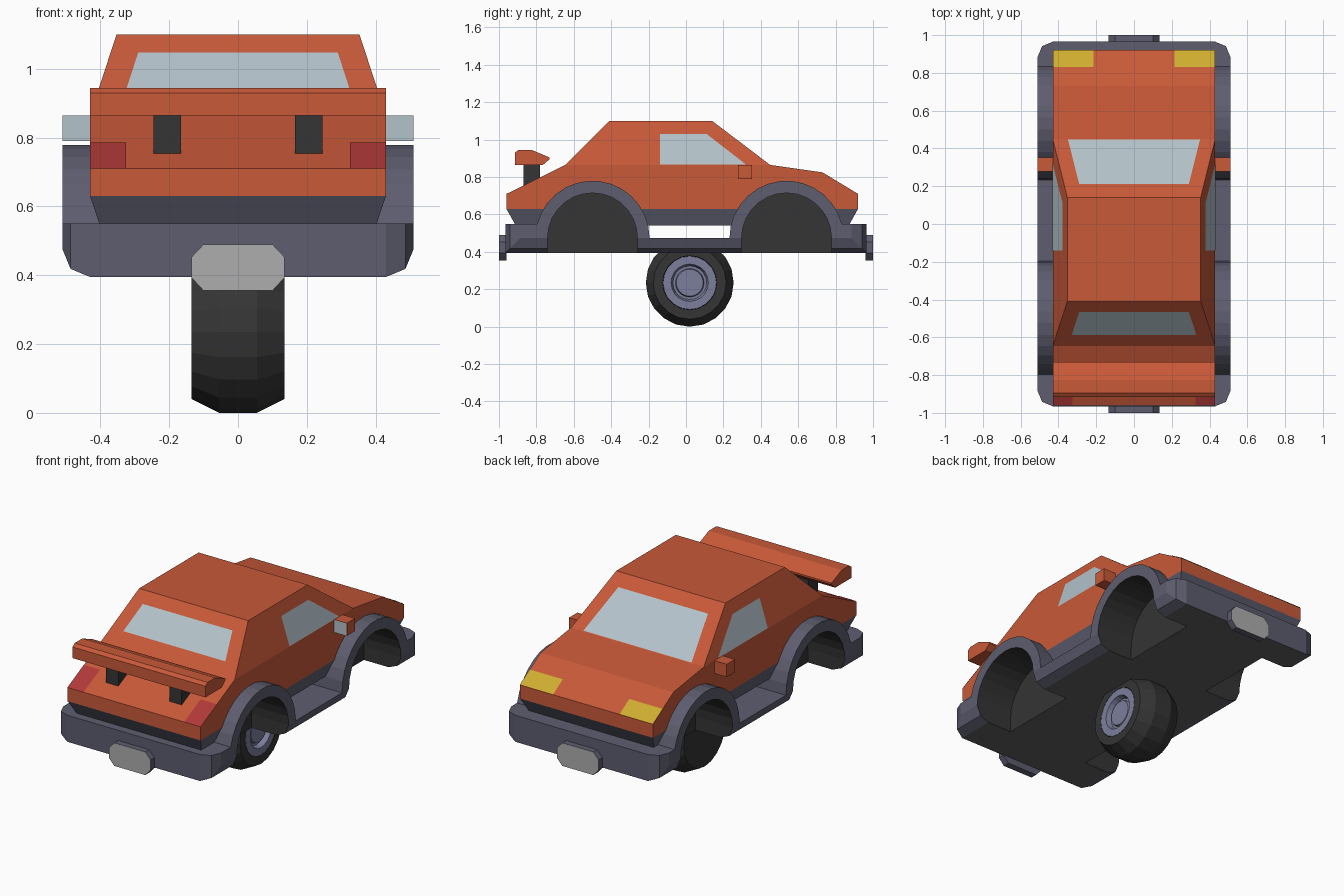
import bpy, bmesh, math
from mathutils import Vector

if "Cube" in bpy.data.objects:
    bpy.data.objects.remove(bpy.data.objects["Cube"])


def material(name, r, g, b):
    m = bpy.data.materials.new(name)
    m.diffuse_color = (r, g, b, 1)
    m.use_nodes = True
    m.node_tree.nodes["Principled BSDF"].inputs["Base Color"].default_value = m.diffuse_color
    return m


ORANGE = material("orange_paint", .58, .10, .04)
TRIM = material("trim_grey", .11, .11, .16)
BLACK = material("black", .035, .035, .035)
GLASS = material("glass", .45, .54, .59)
YELLOW = material("yellow_lamp", .62, .42, .03)
RED = material("red_lamp", .45, .04, .04)
RIM = material("rim_metal", .20, .21, .33)
PLATE = material("plate_grey", .42, .42, .42)
FLOOR = material("floor_grey", .12, .12, .12)


def finish(bm, name, *mats):
    bmesh.ops.recalc_face_normals(bm, faces=bm.faces)
    me = bpy.data.meshes.new(name)
    bm.to_mesh(me)
    bm.free()
    ob = bpy.data.objects.new(name, me)
    bpy.context.collection.objects.link(ob)
    for m in mats:
        me.materials.append(m)
    return ob


def prism_bm(profile, x0, x1):
    """Extrude a (y, z) outline from x0 to x1."""
    bm = bmesh.new()
    face = bm.faces.new([bm.verts.new((x0, y, z)) for y, z in profile])
    ext = bmesh.ops.extrude_face_region(bm, geom=[face])
    verts = [v for v in ext["geom"] if isinstance(v, bmesh.types.BMVert)]
    bmesh.ops.translate(bm, verts=verts, vec=(x1 - x0, 0, 0))
    return bm


def prism(name, profile, x0, x1, *mats):
    return finish(prism_bm(profile, x0, x1), name, *mats)


def box(name, x, y, z, mat):
    return prism(name, [(y[0], z[0]), (y[1], z[0]), (y[1], z[1]), (y[0], z[1])], x[0], x[1], mat)


def panel(name, pts, outward, mat):
    """Thin flat panel laid just above a surface."""
    pts = [Vector(p) for p in pts]
    n = (pts[1] - pts[0]).cross(pts[2] - pts[0]).normalized()
    if n.dot(Vector(outward)) < 0:
        n = -n
        pts.reverse()
    bm = bmesh.new()
    bm.faces.new([bm.verts.new(p + n * .002) for p in pts])
    me = bpy.data.meshes.new(name)
    bm.to_mesh(me)
    bm.free()
    me.materials.append(mat)
    bpy.context.collection.objects.link(bpy.data.objects.new(name, me))


def lathe(name, profile, centre, mat, steps=20):
    """Spin an (x, radius) outline about the x axis."""
    bm = bmesh.new()
    verts = [bm.verts.new((x, 0, r)) for x, r in profile]
    edges = [bm.edges.new(p) for p in zip(verts, verts[1:])]
    bmesh.ops.spin(bm, geom=verts + edges, cent=(0, 0, 0), axis=(1, 0, 0),
                   angle=math.tau, steps=steps)
    bmesh.ops.remove_doubles(bm, verts=bm.verts, dist=1e-4)
    bmesh.ops.translate(bm, verts=bm.verts, vec=centre)
    return finish(bm, name, mat)


def arc(cy, r, a0, a1, n=14):
    return [(cy + r * math.cos(math.radians(a0 + (a1 - a0) * i / n)),
             .475 + r * math.sin(math.radians(a0 + (a1 - a0) * i / n))) for i in range(n + 1)]


AXLES = (-.50, .5375)
SIDES = (("right", 1), ("left", -1))

# Lower skirt: bumpers, sills and wheel arches in one outline
a = math.degrees(math.asin(.075 / .305))
outline = [(-.965, .395), (-.965, .55)] + arc(AXLES[0], .305, 180 - a, 0)
outline += arc(AXLES[1], .305, 180, a) + [(.965, .55), (.965, .395)]
bm = prism_bm(outline, -.51, .51)
corners = [e for e in bm.edges if all(abs(v.co.y) > .96 for v in e.verts)
           and abs(e.verts[0].co.x - e.verts[1].co.x) < .01]
bmesh.ops.bevel(bm, geom=corners, offset=.08, segments=2, profile=.5, affect='EDGES')
bm.normal_update()
for f in bm.faces:
    if all(v.co.z < .4 for v in f.verts):
        f.material_index = 1
skirt = finish(bm, "skirt_and_arches", TRIM, FLOOR)

# Dark lower body, narrowing downward
bm = prism_bm([(-.96, .63), (.92, .63), (.87, .54), (-.91, .54)], -.43, .43)
for v in bm.verts:
    if v.co.z < .6:
        v.co.x *= .40 / .43
lower = finish(bm, "lower_body", TRIM)

# Painted body
upper = prism("upper_body", [(-.96, .63), (-.96, .71), (-.645, .865), (.45, .865),
                             (.73, .825), (.92, .71), (.92, .63)], -.43, .43, ORANGE)

# Cabin, narrowing to the roof
bm = prism_bm([(-.645, .865), (-.41, 1.10), (.14, 1.10), (.45, .865)], -.43, .43)
for v in bm.verts:
    if v.co.z > 1:
        v.co.x *= .353 / .43
finish(bm, "cabin", ORANGE)

# Wheel wells cut through the skirt and body
for side, s in SIDES:
    for cy in AXLES:
        well = [(cy + .24, .3)] + arc(cy, .24, 0, 180) + [(cy - .24, .3)]
        cutter = prism("well_cutter", well, s * .27, s * .60, BLACK)
        cutter.hide_render = True
        for ob in (skirt, lower, upper):
            mod = ob.modifiers.new("well", 'BOOLEAN')
            mod.operation = 'DIFFERENCE'
            mod.solver = 'EXACT'
            mod.material_mode = 'TRANSFER'
            mod.object = cutter
            bpy.context.view_layer.objects.active = ob
            bpy.ops.object.modifier_apply(modifier=mod.name)
        bpy.data.objects.remove(cutter)


# Windows
def cabin_x(z):
    return .43 - (z - .865) * .077 / .235


panel("windscreen", [(-.35, .447, .867), (.35, .447, .867), (.29, .21, 1.047), (-.29, .21, 1.047)],
      (0, 1, 1), GLASS)
panel("rear_window", [(-.33, -.587, .923), (.33, -.587, .923), (.29, -.464, 1.046), (-.29, -.464, 1.046)],
      (0, -1, 1), GLASS)
for side, s in SIDES:
    panel(side + "_window", [(s * cabin_x(z), y, z) for y, z in
                             ((-.14, .867), (.32, .867), (.11, 1.03), (-.14, 1.03))], (s, 0, 0), GLASS)
    # Lamps
    panel(side + "_yellow_lamp", [(s * x, y, .825 - (y - .73) * .115 / .19) for x, y in
                                  ((.215, .83), (.43, .83), (.43, .92), (.215, .92))], (0, 0, 1), YELLOW)
    panel(side + "_red_lamp", [(s * x, y, .71 + (y + .96) * .155 / .315) for x, y in
                               ((.325, -.96), (.43, -.96), (.43, -.81), (.325, -.81))], (0, 0, 1), RED)
    # Side mirror with glass facing the spoiler end
    box(side + "_mirror", (s * .42, s * .51), (.277, .352), (.79, .865), ORANGE)
    panel(side + "_mirror_glass", [(s * x, .277, z) for x, z in
                                   ((.43, .79), (.51, .79), (.51, .865), (.43, .865))], (0, -1, 0), GLASS)
    # Spoiler post
    box(side + "_spoiler_post", (s * .165, s * .245), (-.87, -.78), (.74, .87), BLACK)

# Spoiler wing
prism("spoiler", [(-.915, .865), (-.915, .93), (-.895, .945), (-.825, .945), (-.73, .905),
                  (-.73, .895), (-.765, .865)], -.43, .43, ORANGE)

# Eight-sided plates on both bumpers
octagon = [(-.135, .393), (-.10, .355), (.10, .355), (.135, .393),
           (.135, .453), (.10, .49), (-.10, .49), (-.135, .453)]
for end, s in (("front", -1), ("back", 1)):
    bm = bmesh.new()
    face = bm.faces.new([bm.verts.new((x, s * .96, z)) for x, z in octagon])
    ext = bmesh.ops.extrude_face_region(bm, geom=[face])
    bmesh.ops.translate(bm, vec=(0, s * .04, 0),
                        verts=[v for v in ext["geom"] if isinstance(v, bmesh.types.BMVert)])
    for f in bm.faces:
        if all(abs(v.co.y) > .99 for v in f.verts):
            f.material_index = 1
    finish(bm, end + "_plate", TRIM, PLATE)

# Single wheel under the middle
hub = (0, .02, .235)
lathe("tyre", [(-.135, 0), (-.135, .195), (-.055, .235), (.055, .235), (.135, .195),
               (.135, .145), (.09, .14), (.09, 0)], hub, BLACK)
lathe("wheel_rim", [(.09, .143), (.135, .143), (.135, .10), (.105, .09), (.105, .077),
                    (.12, .072), (.12, 0)], hub, RIM)
